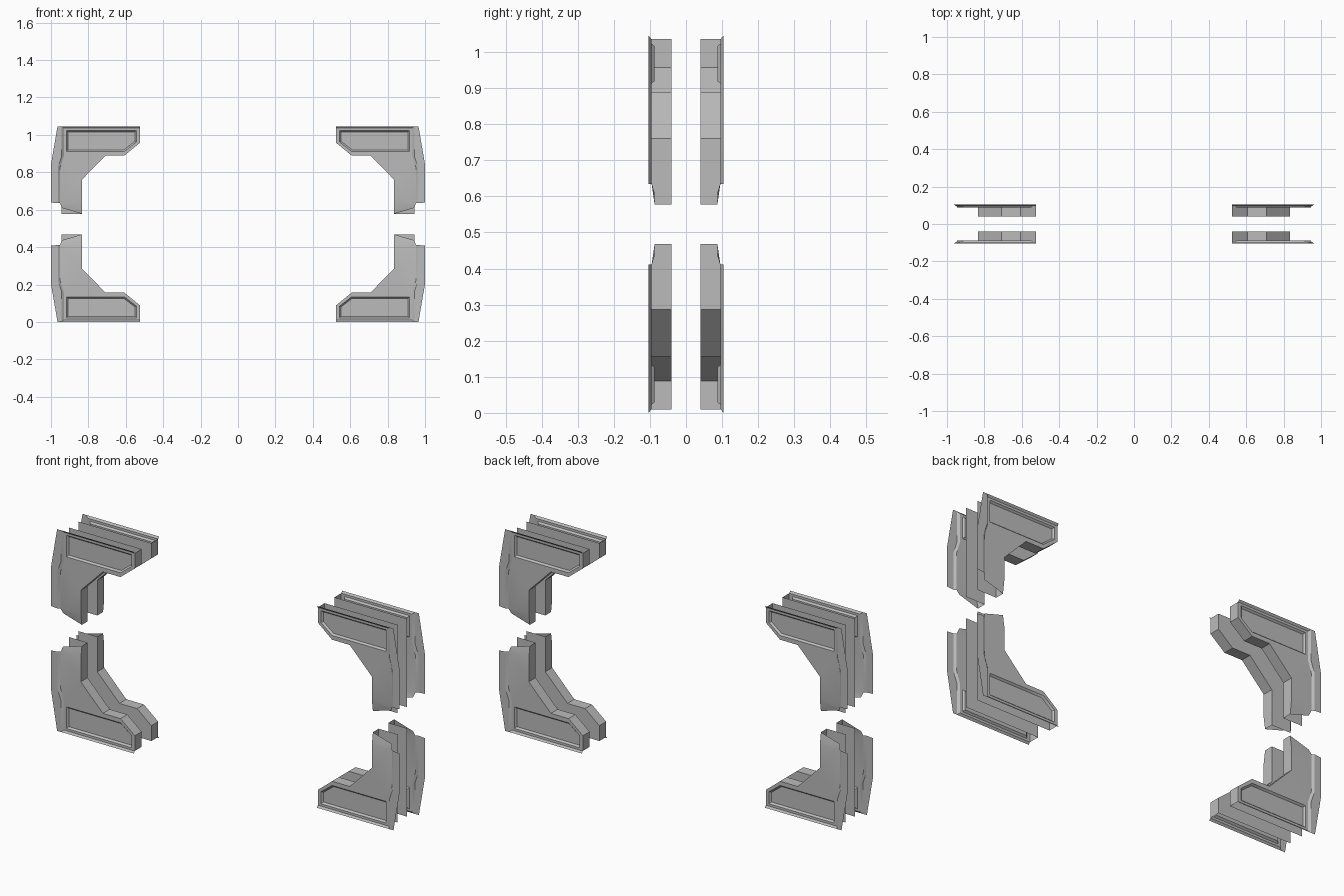
import bpy
import bmesh
from math import radians
from mathutils import Vector

cube = bpy.data.objects.get("Cube")
if cube:
    bpy.data.objects.remove(cube)

HEIGHT = 1.046
FLANGE, PANEL, RECESS, BACK = -0.104, -0.096, -0.087, -0.04
TOP = 1.036

grey = bpy.data.materials.new("plain_grey")
grey.use_nodes = True
colour = (0.5, 0.5, 0.5, 1)
grey.diffuse_color = colour
grey.node_tree.nodes["Principled BSDF"].inputs["Base Color"].default_value = colour


def at(outline, y):
    """Place an x-z outline at depth y."""
    return [(x, y, z) for x, z in outline]


def bridge(a, b, closed=False):
    """Quads between two rows of points."""
    n = len(a)
    return [[a[i], a[(i + 1) % n], b[(i + 1) % n], b[i]]
            for i in range(n if closed else n - 1)]


def build(name, faces, facing):
    """One corner's sheet, mirrored to all four corners and both sides."""
    bm = bmesh.new()
    for points in faces:
        face = bm.faces.new([bm.verts.new(p) for p in points])
        face.normal_update()
        if face.normal.dot(Vector(facing)) < 0:
            face.normal_flip()
    bmesh.ops.translate(bm, verts=bm.verts, vec=(0, 0, -HEIGHT / 2))
    bmesh.ops.remove_doubles(bm, verts=bm.verts, dist=0.0005)
    mesh = bpy.data.meshes.new(name)
    bm.to_mesh(mesh)
    bm.free()
    mesh.materials.append(grey)
    obj = bpy.data.objects.new(name, mesh)
    obj.location.z = HEIGHT / 2
    bpy.context.collection.objects.link(obj)
    mirror = obj.modifiers.new("corners", "MIRROR")
    mirror.use_axis = (True, True, True)
    mirror.use_mirror_merge = False
    bpy.ops.object.select_all(action="DESELECT")
    obj.select_set(True)
    bpy.context.view_layer.objects.active = obj
    bpy.ops.object.shade_smooth_by_angle(angle=radians(30))


# Shared outlines
inner_edge = [(0.525, TOP), (0.525, 0.957), (0.607, 0.89), (0.708, 0.89),
              (0.835, 0.76), (0.835, 0.64)]
tip = (0.835, 0.578)
step_in = [(0.931, TOP), (0.931, 0.89), (0.951, 0.825), (0.951, 0.635)]
step_out = [(0.943, HEIGHT), (0.943, 0.885), (0.963, 0.825), (0.963, 0.635)]

# Face panel with recessed arm inset and leg tip that bends inward
arm = at(inner_edge[:4] + [step_in[1], step_in[0]], PANEL)
inset = [(0.543, 1.024), (0.543, 0.962), (0.607, 0.912),
         (0.708, 0.912), (0.917, 0.912), (0.917, 1.024)]
floor = [(0.551, 1.016), (0.551, 0.966), (0.61, 0.92),
         (0.708, 0.92), (0.909, 0.92), (0.909, 1.016)]
leg = at(inner_edge[3:] + step_in[:0:-1], PANEL)
bend = at([inner_edge[-1], step_in[-1]], PANEL)
end = at([tip, (0.943, 0.61)], RECESS)
panel = bridge(arm, at(inset, PANEL), True)
panel += bridge(at(inset, PANEL), at(floor, RECESS), True)
panel += [at(floor, RECESS), leg] + bridge(bend, end)
build("face_panel", panel, (0, -1, 0))

# Flat outer flange and the step that raises it off the panel
border = [(0.965, HEIGHT), (1, 0.842), (1, 0.638)]
flange = [at(step_out + border[::-1], FLANGE)]
flange += bridge(at(step_in, PANEL), at(step_out, FLANGE))
build("side_flange", flange, (0, -1, 0))

# Flared rim along the arm
rim = bridge(at([inner_edge[0], step_in[0]], PANEL),
             at([(0.525, HEIGHT), step_out[0]], FLANGE))
build("flared_rim", rim, (0, -1, 0))

# Wall along the inner outline, open on the outer sides
front = at(inner_edge, PANEL) + at([tip], RECESS)
wall = bridge(front, at(inner_edge + [tip], BACK))
build("inner_wall", wall, (-1, 0, -1))

# Back plate
plate = inner_edge + [tip, (0.943, 0.578), (0.943, TOP)]
build("back_plate", [at(plate, BACK)], (0, 1, 0))
